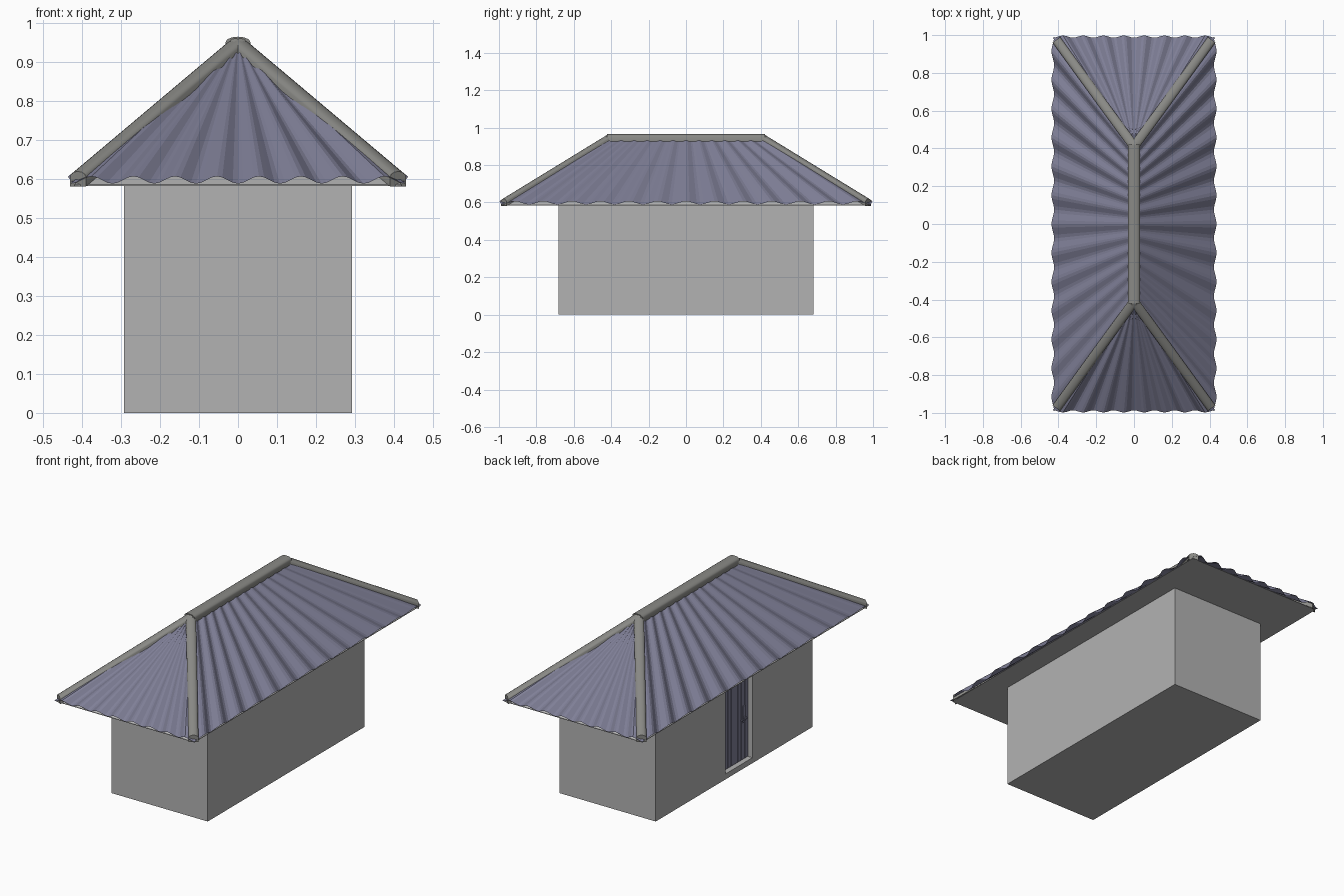
import bpy, math
from mathutils import Vector

if "Cube" in bpy.data.objects:
    bpy.data.objects.remove(bpy.data.objects["Cube"])

violet = bpy.data.materials.new("slate_violet")
violet.diffuse_color = (0.21, 0.21, 0.305, 1)
violet.use_nodes = True
violet.node_tree.nodes["Principled BSDF"].inputs["Base Color"].default_value = violet.diffuse_color
grey = bpy.data.materials.new("mid_grey")
grey.diffuse_color = (0.45, 0.45, 0.45, 1)
grey.use_nodes = True
grey.node_tree.nodes["Principled BSDF"].inputs["Base Color"].default_value = grey.diffuse_color
trim = bpy.data.materials.new("trim_grey")
trim.diffuse_color = (0.25, 0.25, 0.235, 1)
trim.use_nodes = True
trim.node_tree.nodes["Principled BSDF"].inputs["Base Color"].default_value = trim.diffuse_color


def make(name, verts, faces, mat=grey, smooth=0):
    me = bpy.data.meshes.new(name)
    me.from_pydata([tuple(v) for v in verts], [], faces)
    me.update()
    ob = bpy.data.objects.new(name, me)
    bpy.context.collection.objects.link(ob)
    me.materials.append(mat)
    if smooth:
        bpy.ops.object.select_all(action='DESELECT')
        ob.select_set(True)
        bpy.context.view_layer.objects.active = ob
        bpy.ops.object.shade_smooth_by_angle(angle=math.radians(smooth))
    return ob


def box(name, lo, hi, mat=grey, bevel=0):
    v = [(x, y, z) for z in (lo[2], hi[2]) for x, y in
         ((lo[0], lo[1]), (hi[0], lo[1]), (hi[0], hi[1]), (lo[0], hi[1]))]
    f = [(3, 2, 1, 0), (4, 5, 6, 7)] + [(i, (i + 1) % 4, (i + 1) % 4 + 4, i + 4) for i in range(4)]
    ob = make(name, v, f, mat)
    if bevel:
        m = ob.modifiers.new("bevel", 'BEVEL')
        m.width, m.segments = bevel, 1
    return ob


# Walls with a recessed doorway on the left side
Y0, Y1 = -0.16, 0.075
walls = box("walls", (-0.293, -0.682, 0), (0.293, 0.682, 0.585))
cutter = box("doorway_cutter", (-0.4, Y0, 0.03), (-0.262, Y1, 0.535))
cutter.hide_render = True
cutter.hide_viewport = True
cut = walls.modifiers.new("doorway", 'BOOLEAN')
cut.object, cut.operation, cut.solver = cutter, 'DIFFERENCE', 'EXACT'

# Door planks and lever handle
n = 8
step = (Y1 - Y0) / n
for i in range(n):
    box(f"door_plank_{i + 1}", (-0.266, Y0 + i * step, 0.03),
        (-0.255, Y0 + (i + 1) * step, 0.535), violet, 0.002)
box("handle_plate", (-0.271, -0.13, 0.235), (-0.264, -0.11, 0.325), violet)
box("handle_stem", (-0.284, -0.125, 0.255), (-0.268, -0.115, 0.267), violet)
box("handle_lever", (-0.288, -0.125, 0.255), (-0.28, -0.073, 0.267), violet, 0.003)

# Solid hipped roof base with flat underside
EX, EY, RY = 0.42, 0.98, 0.41
ring = [(-EX, -EY), (EX, -EY), (EX, EY), (-EX, EY)]
base = [(x, y, 0.583) for x, y in ring] + [(x, y, 0.586) for x, y in ring]
base += [(0, -RY, 0.925), (0, RY, 0.925)]
make("roof_base", base, [(3, 2, 1, 0)] + [(i, (i + 1) % 4, (i + 1) % 4 + 4, i + 4) for i in range(4)]
     + [(4, 5, 8), (5, 6, 9, 8), (6, 7, 9), (7, 4, 8, 9)])


# Corrugated panel: waves shrink from the eave to the ridge
def panel(name, e0, e1, r0, r1, waves, amp_ridge):
    e0, e1, r0, r1 = map(Vector, (e0, e1, r0, r1))
    nrm = (e1 - e0).cross((r0 + r1) / 2 - (e0 + e1) / 2).normalized()
    k, v = waves * 8, []
    for i in range(k + 1):
        t = i / k
        w = -math.cos(2 * math.pi * waves * t)
        v.append(e0.lerp(e1, t) + nrm * w * 0.011)
        v.append(r0.lerp(r1, t) + nrm * w * amp_ridge)
    f = [(2 * i, 2 * i + 2, 2 * i + 3, 2 * i + 1) for i in range(k)]
    make(name, v, f, violet)


X, Y, Z, T = 0.43, 0.992, 0.598, 0.952
for s, side in ((1, "right"), (-1, "left")):
    panel(f"{side}_roof_panel", (s * X, -s * Y, Z), (s * X, s * Y, Z),
          (0, -s * RY, T), (0, s * RY, T), 13, 0.004)
for s, side in ((1, "front"), (-1, "back")):
    panel(f"{side}_roof_panel", (-s * X, -s * Y, Z), (s * X, -s * Y, Z),
          (-s * 0.008, -s * RY, T), (s * 0.008, -s * RY, T), 8, 0.002)


# Ridge and hip caps: round-topped bar with plumb-cut ends
def cap(name, a, b, w):
    a, b = Vector(a), Vector(b)
    side = (b - a).cross(Vector((0, 0, 1))).normalized()
    prof = [(-w, -0.025), (w, -0.025)]
    prof += [(w * math.cos(t * math.pi / 6), 0.014 * math.sin(t * math.pi / 6)) for t in range(7)]
    k = len(prof)
    v = [p + side * u + Vector((0, 0, h)) for p in (a, b) for u, h in prof]
    f = [tuple(range(k)), tuple(range(2 * k - 1, k - 1, -1))]
    f += [(i, i + k, (i + 1) % k + k, (i + 1) % k) for i in range(k)]
    make(name, v, f, trim, 50)


cap("ridge_cap", (0, -RY - 0.012, T), (0, RY + 0.012, T), 0.032)
for sx in (1, -1):
    for sy in (1, -1):
        cap(f"hip_cap_{'right' if sx > 0 else 'left'}_{'back' if sy > 0 else 'front'}",
            (0, sy * RY, T), (sx * 0.411, sy * 0.975, 0.606), 0.025)
